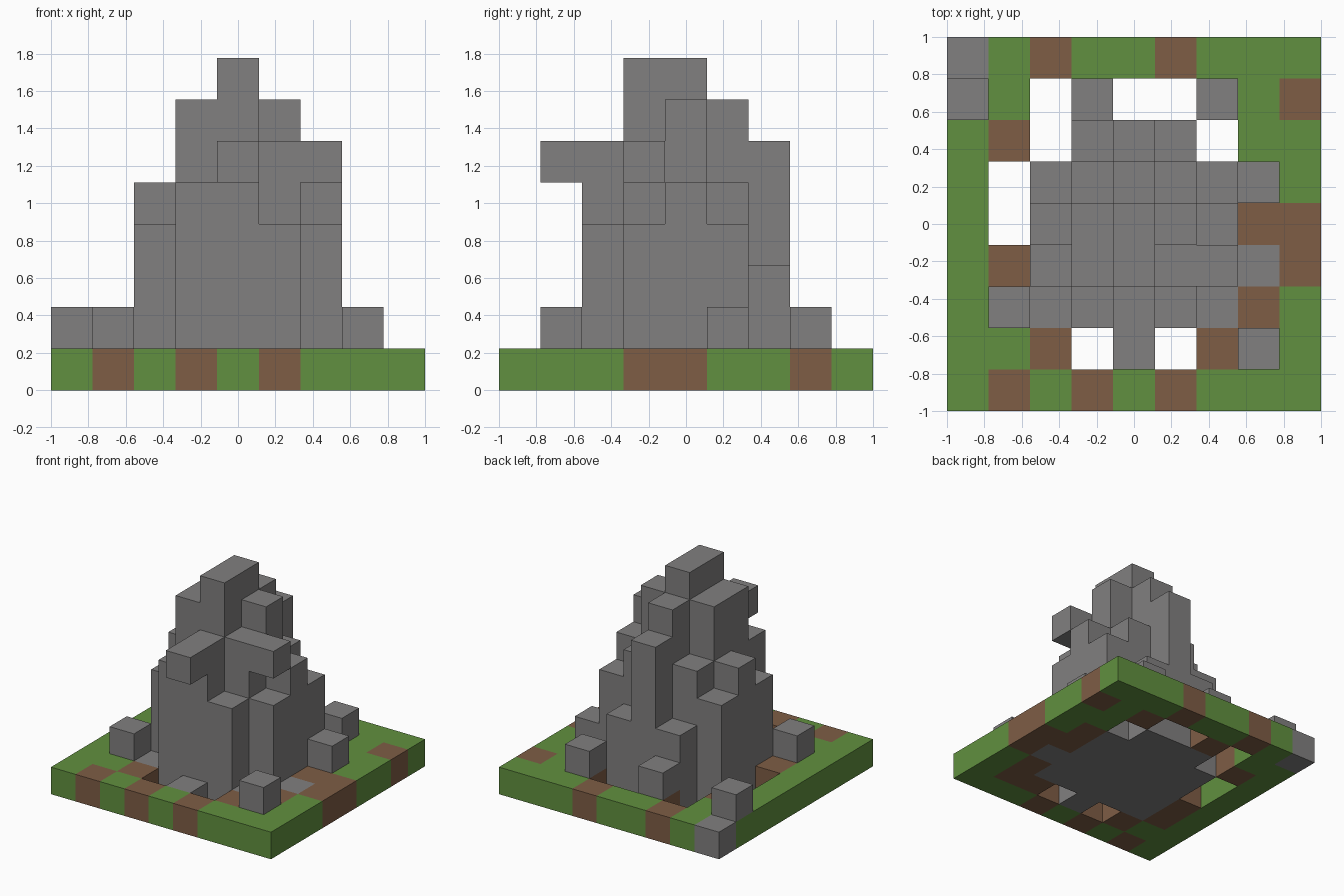
import bpy
import bmesh
from mathutils import Matrix, Vector

cube = bpy.data.objects.get("Cube")
if cube:
    bpy.data.objects.remove(cube, do_unlink=True)

N = 9
S = 2 / N  # block size


def make_material(name, rgb):
    mat = bpy.data.materials.new(name)
    mat.use_nodes = True
    mat.diffuse_color = (*rgb, 1)
    mat.node_tree.nodes["Principled BSDF"].inputs["Base Color"].default_value = (*rgb, 1)
    return mat


MATERIALS = {
    "S": make_material("grey_stone", (0.22, 0.215, 0.215)),
    "G": make_material("grass_green", (0.12, 0.28, 0.05)),
    "B": make_material("earth_brown", (0.21, 0.11, 0.06)),
}

# Ground layout, back row first: grass, brown earth, stone, dot for a gap
GROUND = """
SGBGGBGGG
GG.B..BGB
GB.SSS.GG
G.SSSSSBG
G.SSSSSBB
GBSSSSSSB
GBSSSSSBG
GGB.S.BBG
GBGBGBGGG
""".split()

# Stack height of every column, back row first
HEIGHTS = """
111111111
210200211
110363011
104575421
105787511
114786411
121564111
111010121
111111111
""".split()

# Split the blocks into ground, mountain and loose boulders
ground, mountain, boulders = {}, {}, {}
for row in range(N):
    y = N - 1 - row
    for x in range(N):
        if GROUND[row][x] != ".":
            ground[x, y, 0] = GROUND[row][x]
        height = int(HEIGHTS[row][x])
        part = boulders if height == 2 else mountain
        for z in range(1, height):
            part[x, y, z] = "S"

# Two blocks that jut out from the mountain
for ledge in ((4, 1, 5), (6, 3, 5)):
    mountain[ledge] = "S"

occupied = set(ground) | set(mountain) | set(boulders)


def build_blocks(name, cells):
    """Make one mesh from cubes, keeping only the exposed faces."""
    bm = bmesh.new()
    keys = list(MATERIALS)
    for cell, colour in cells.items():
        centre = (Vector(cell) + Vector((0.5, 0.5, 0.5))) * S - Vector((1, 1, 0))
        made = bmesh.ops.create_cube(bm, size=S, matrix=Matrix.Translation(centre))
        faces = {f for v in made["verts"] for f in v.link_faces}
        covered = []
        for face in faces:
            face.material_index = keys.index(colour)
            side = (face.calc_center_median() - centre) / (S / 2)
            if tuple(c + round(d) for c, d in zip(cell, side)) in occupied:
                covered.append(face)
        bmesh.ops.delete(bm, geom=covered, context="FACES")
    bmesh.ops.remove_doubles(bm, verts=bm.verts[:], dist=0.001)
    mesh = bpy.data.meshes.new(name)
    bm.to_mesh(mesh)
    bm.free()
    for mat in MATERIALS.values():
        mesh.materials.append(mat)
    obj = bpy.data.objects.new(name, mesh)
    bpy.context.collection.objects.link(obj)
    return obj


build_blocks("ground", ground)
build_blocks("mountain", mountain)
build_blocks("boulders", boulders)
